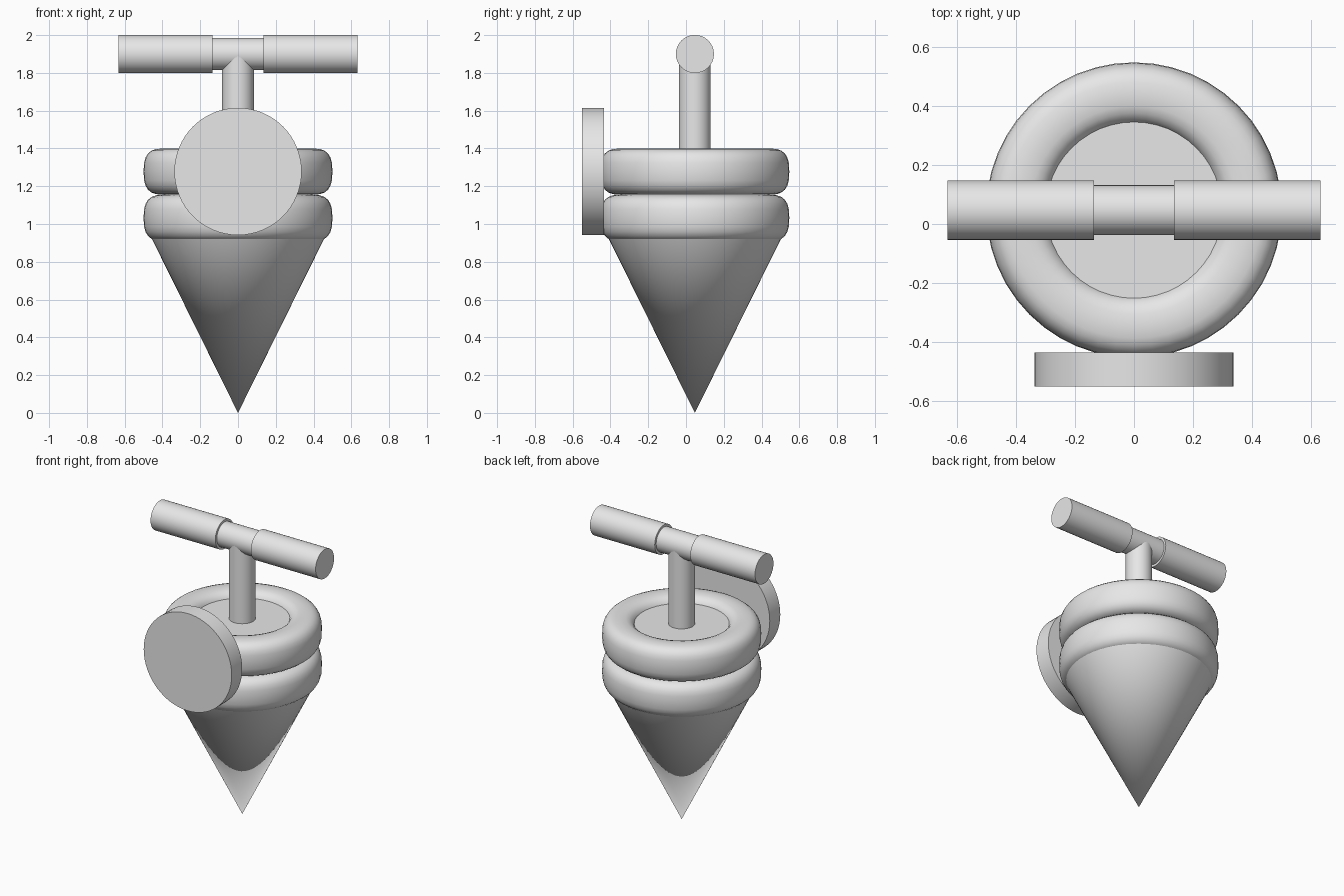
import bpy, bmesh, math
from mathutils import Matrix

if "Cube" in bpy.data.objects:
    bpy.data.objects.remove(bpy.data.objects["Cube"], do_unlink=True)

AXIS_Y = 0.047  # the body stands slightly behind the origin

grey = bpy.data.materials.new("light grey")
grey.use_nodes = True
COLOUR = (0.8, 0.8, 0.8, 1)
grey.diffuse_color = COLOUR
grey.node_tree.nodes["Principled BSDF"].inputs["Base Color"].default_value = COLOUR


def finish(name, bm, location):
    bmesh.ops.recalc_face_normals(bm, faces=bm.faces)
    mesh = bpy.data.meshes.new(name)
    bm.to_mesh(mesh)
    bm.free()
    mesh.materials.append(grey)
    obj = bpy.data.objects.new(name, mesh)
    obj.location = location
    bpy.context.collection.objects.link(obj)
    bpy.ops.object.select_all(action='DESELECT')
    obj.select_set(True)
    bpy.context.view_layer.objects.active = obj
    bpy.ops.object.shade_smooth_by_angle(angle=math.radians(40))


def cylinder(name, location, bottom, top, depth, axis='Z', sides=64):
    bm = bmesh.new()
    turn = Matrix() if axis == 'Z' else Matrix.Rotation(math.pi / 2, 4, 'Y' if axis == 'X' else 'X')
    bmesh.ops.create_cone(bm, cap_ends=True, segments=sides, radius1=bottom,
                          radius2=top, depth=depth, matrix=turn)
    finish(name, bm, location)


def ring(name, z, major=0.393, half_width=0.107, half_height=0.1225, sides=48, steps=24):
    """Ring with a squarish rounded cross-section."""
    def rounded(v):
        return math.copysign(abs(v) ** (2 / 2.8), v)

    bm = bmesh.new()
    loops = []
    for i in range(sides):
        a = math.tau * i / sides
        loop = []
        for j in range(steps):
            t = math.tau * j / steps
            r = major + half_width * rounded(math.cos(t))
            loop.append(bm.verts.new((r * math.cos(a), r * math.sin(a),
                                      half_height * rounded(math.sin(t)))))
        loops.append(loop)
    for i in range(sides):
        near, far = loops[i], loops[(i + 1) % sides]
        for j in range(steps):
            k = (j + 1) % steps
            bm.faces.new((near[j], far[j], far[k], near[k]))
    finish(name, bm, (0, AXIS_Y, z))


# Pointed lower body
cylinder("cone_body", (0, AXIS_Y, 0.475), 0, 0.47, 0.95)

# Two stacked rings around a core
ring("lower_ring", 1.0325)
ring("upper_ring", 1.2775)
cylinder("core", (0, AXIS_Y, 1.1525), 0.36, 0.36, 0.405)

# Upright stem and cross handle
cylinder("stem", (0, AXIS_Y, 1.61), 0.084, 0.084, 0.58, sides=32)
cylinder("handle_bar", (0, AXIS_Y, 1.9), 0.085, 0.085, 0.4, 'X', 32)
for side, name in ((1, "left_grip"), (-1, "right_grip")):
    cylinder(name, (side * 0.384, AXIS_Y, 1.9), 0.101, 0.101, 0.496, 'X', 32)

# Round plate on the front
cylinder("front_plate", (0, -0.4925, 1.278), 0.337, 0.337, 0.115, 'Y')
